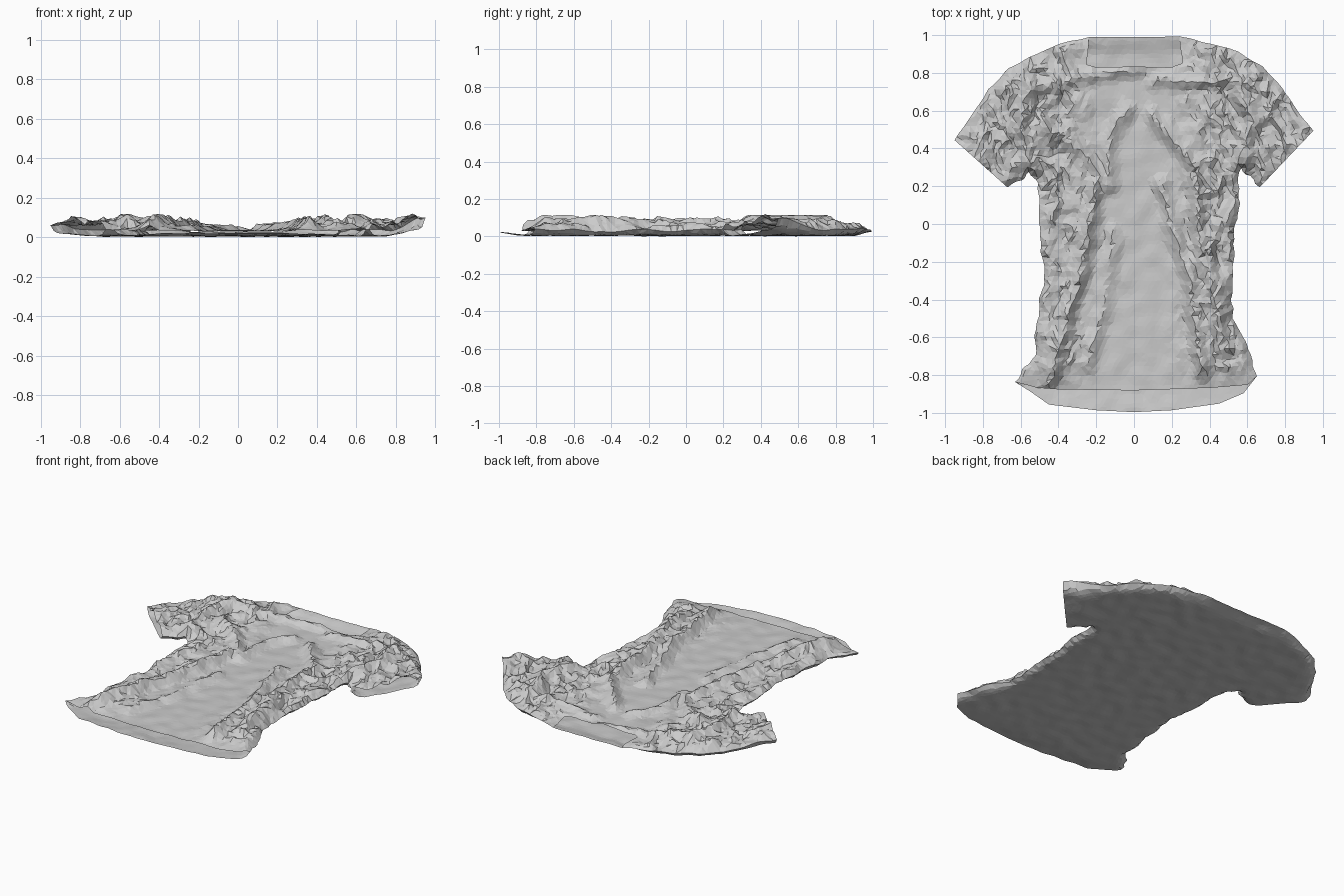
import bpy, bmesh, math, random
from mathutils import Vector, noise
from mathutils.geometry import delaunay_2d_cdt, intersect_point_line

if "Cube" in bpy.data.objects:
    bpy.data.objects.remove(bpy.data.objects["Cube"])

random.seed(4)
STEP = 0.024

# seams, clockwise seen from above: both layers share these edges
shoulder_r = [(.24, .99), (.4, .955), (.55, .91), (.68, .83), (.79, .71), (.88, .57), (.95, .49)]
side_r = [(.665, .19), (.61, .25), (.565, .30), (.55, .1), (.53, -.1), (.51, -.3), (.53, -.52),
          (.61, -.67), (.65, -.81)]
side_l = [(-.63, -.84), (-.53, -.7), (-.51, -.5), (-.48, -.3), (-.5, 0), (-.51, .2), (-.55, .27),
          (-.6, .23), (-.67, .19)]
shoulder_l = [(-.95, .44), (-.86, .57), (-.77, .71), (-.66, .82), (-.55, .88), (-.4, .95), (-.24, .985)]
# open edges that differ between the layers
hem_back = [(.65, -.81), (.58, -.9), (.45, -.955), (.2, -.99), (0, -1), (-.2, -.99), (-.45, -.96),
            (-.55, -.89), (-.63, -.84)]
hem_front = [(.65, -.81), (.6, -.855), (.4, -.872), (0, -.885), (-.4, -.88), (-.52, -.87), (-.63, -.84)]
neck_back = [(-.24, .985), (-.1, .985), (.1, .985), (.24, .99)]
neck_front = [(-.24, .985), (-.25, .84), (-.2, .825), (0, .83), (.2, .825), (.255, .845), (.24, .99)]

# long folds of the front: path, height
folds = [([(.1, .57), (.2, .45), (.3, .33), (.4, .2)], .045),
         ([(.14, .22), (.2, .0), (.3, -.3), (.36, -.78)], .04),
         ([(.33, .22), (.37, -.2), (.5, -.66)], .05),
         ([(-.03, .6), (-.13, .45), (-.13, .2)], .035),
         ([(-.2, .22), (-.27, -.2), (-.45, -.85)], .055),
         ([(-.11, -.05), (-.15, -.4), (-.25, -.75)], .025),
         ([(-.5, .52), (-.3, .4), (-.13, .2)], .035),
         ([(-.7, .7), (-.45, .72), (-.25, .78), (0, .82)], .03),
         ([(.75, .68), (.5, .76), (.3, .74), (.12, .76)], .035),
         ([(.55, .75), (.62, .55), (.57, .32)], .045),
         ([(-.55, .75), (-.6, .5), (-.55, .3)], .04)]


def resample(path, wobble=0.0):
    """Evenly subdivide a path, with an optional ragged edge."""
    out = []
    for a, b in zip(path, path[1:]):
        a, b = Vector(a), Vector(b)
        n = max(1, round((b - a).length / STEP))
        out += [a.lerp(b, i / n) for i in range(n)]
    out.append(Vector(path[-1]))
    for i in range(1, len(out) - 1):
        v = noise.noise_vector(Vector((out[i].x * 17, out[i].y * 17, 3)))
        out[i] = out[i] + Vector((v.x, v.y)) * wobble
    return out


def distance(p, path):
    best = 9.0
    for a, b in zip(path, path[1:]):
        q, t = intersect_point_line(p, a, b)
        q = Vector(a) if t < 0 else Vector(b) if t > 1 else q
        best = min(best, (p - Vector(q[:2])).length)
    return best


def smooth(a, b, x):
    t = min(1, max(0, (x - a) / (b - a)))
    return t * t * (3 - 2 * t)


def ridge(x, y, s):
    return 1 - min(1, 2.2 * abs(noise.noise(Vector((x, y, s)))))


seams = [resample(shoulder_r, .006), resample(side_r, .022),
         resample(side_l, .022), resample(shoulder_l, .006)]
cuffs = [resample([shoulder_r[-1], side_r[0]]), resample([side_l[-1], shoulder_l[0]])]


def shape(p, front):
    """Lift a flat point into the crumpled cloth."""
    x, y = p
    d = min(distance(p, s) for s in seams)
    t = min(1, d / 0.075)
    puff = math.sqrt(max(0, 1 - (1 - t) ** 2))
    sleeve = smooth(.5, .62, abs(x)) * smooth(.1, .25, y)
    lift = smooth(.72, .95, abs(x)) * (.055 if x > 0 else .03)
    mid = .038 + .018 * noise.noise(Vector((x * 7, y * 7, 1))) + lift
    v = noise.noise_vector(Vector((x * 13, y * 11, 5)))
    if front:
        side = smooth(.12, .45, abs(x)) * smooth(-.9, -.72, y)
        crumple = ridge(x * 9, y * (3.2 + 3 * smooth(.1, .3, y)), 2) * .032 + ridge(x * 17, y * 12, 8) * .02
        target = .034 + side * crumple + .012 * sleeve + .008 * noise.noise(Vector((x * 10, y * 10, 4)))
        bump = 0
        for path, h in folds:
            w = distance(p + Vector((v.x, v.y)) * .025, path)
            bump = max(bump, h * max(0, 1 - w / .065) ** 1.3)
        target += bump + lift * .6
        target = min(target, .118 + .2 * lift)
        slide = .022 * side * puff
    else:
        target = .008 + .007 * noise.noise(Vector((x * 11, y * 11, 9))) + lift * .6
        target += .015 * smooth(-.85, -1, y) + .02 * smooth(.88, .99, y)
        slide = 0
    slide *= smooth(.0, .05, min(distance(p, c) for c in cuffs))
    return Vector((x + v.x * slide, y + v.y * slide, mid + (target - mid) * puff))


def add_layer(bm, neck, hem, front):
    loop = []
    for part in (seams[0], cuffs[0], seams[1], resample(hem), seams[2], cuffs[1], seams[3], resample(neck)):
        loop += part[:-1]
    loop.reverse()
    closed = loop + loop[:1]
    pts = list(loop)
    n = int(2 / STEP)
    for i in range(n + 1):
        for j in range(n + 1):
            p = Vector((-1 + i * STEP + (j % 2) * STEP / 2 + random.uniform(-.006, .006),
                        -1 + j * STEP + random.uniform(-.006, .006)))
            if distance(p, closed) > STEP * .5:
                pts.append(p)
    verts, _, faces, *_ = delaunay_2d_cdt(pts, [], [list(range(len(loop)))], 1, 1e-6)
    used = {i for f in faces for i in f}
    made = {i: bm.verts.new(shape(Vector(verts[i]), front)) for i in used}
    for f in faces:
        bm.faces.new([made[i] for i in (f if front else reversed(f))])


# front and back of the shirt, sewn along the seams
bm = bmesh.new()
add_layer(bm, neck_back, hem_back, False)
add_layer(bm, neck_front, hem_front, True)
bmesh.ops.remove_doubles(bm, verts=bm.verts, dist=0.0006)
low = min(v.co.z for v in bm.verts)
bmesh.ops.translate(bm, verts=bm.verts, vec=(0, 0.004, -low))
mesh = bpy.data.meshes.new("crumpled_shirt")
bm.to_mesh(mesh)
bm.free()
shirt = bpy.data.objects.new("crumpled_shirt", mesh)
bpy.context.collection.objects.link(shirt)
